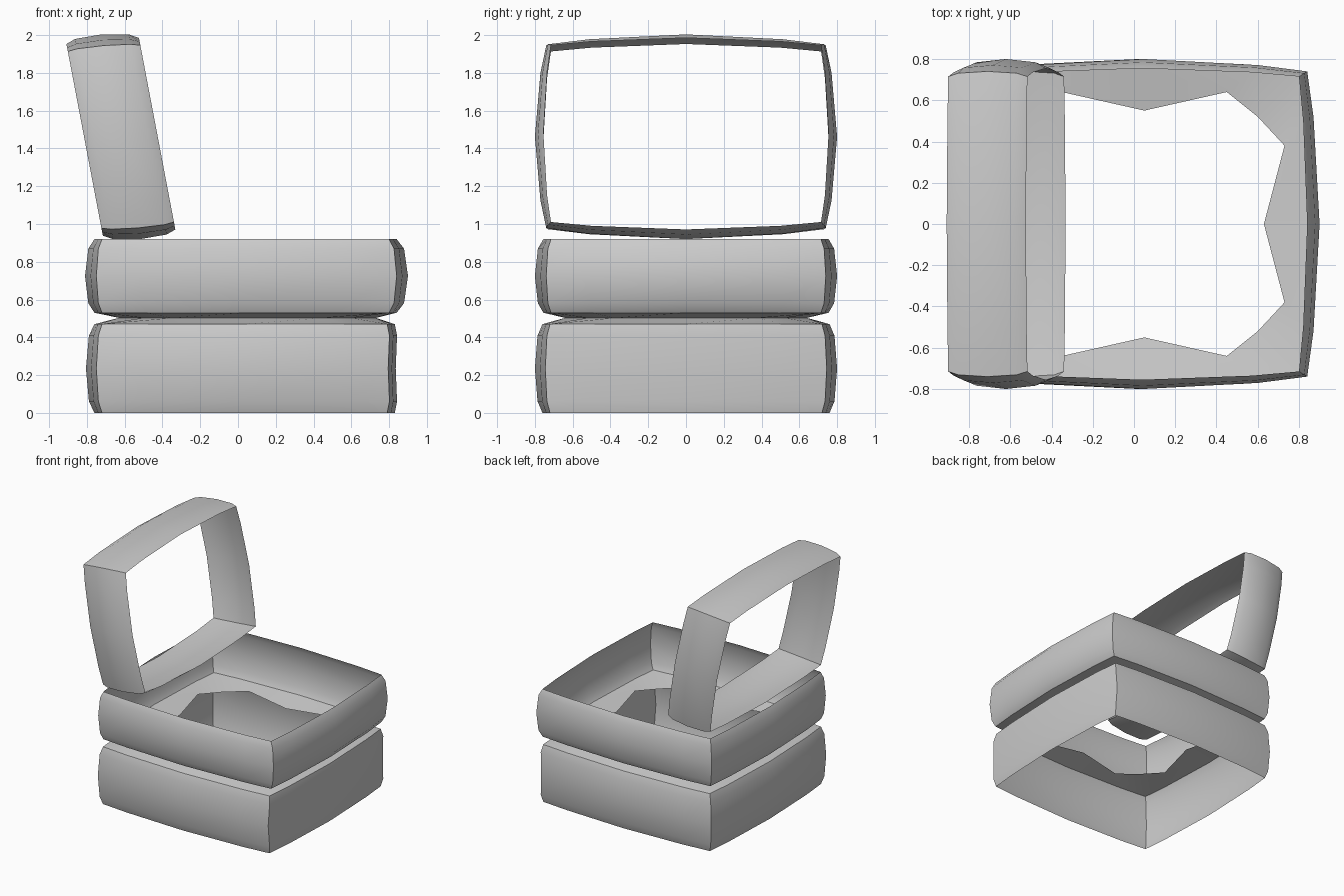
import bpy
import bmesh
import math

cube = bpy.data.objects.get("Cube")
if cube:
    bpy.data.objects.remove(cube, do_unlink=True)

grey = bpy.data.materials.new("plain_grey")
grey.use_nodes = True
grey.diffuse_color = (0.6, 0.6, 0.6, 1)
grey.node_tree.nodes["Principled BSDF"].inputs["Base Color"].default_value = (0.6, 0.6, 0.6, 1)


def bowed_ring(left, right, half, bow, side_bow=None):
    """Square loop of 16 points: corners, quarter points and bowed middles."""
    side_bow = bow if side_bow is None else side_bow
    mid = (left + right) / 2
    span = (right - left) / 2
    points = []
    for t in (-1, -0.7, 0, 0.7):                       # right side
        points.append((right + side_bow * (1 - t * t), half * t))
    for t in (1, 0.7, 0, -0.7):                        # back side
        points.append((mid + span * t, half + bow * (1 - t * t)))
    for t in (1, 0.7, 0, -0.7):                        # left side
        points.append((left - bow * (1 - t * t), half * t))
    for t in (-1, -0.7, 0, 0.7):                       # front side
        points.append((mid + span * t, -half - bow * (1 - t * t)))
    return points


def inner_ring():
    """Star-like opening in the middle of the flange."""
    points = []
    for sx, sy in ((1, -1), (1, 1), (-1, 1), (-1, -1)):
        corner = (0.05 + 0.55 * sx, 0.52 * sy)
        near_side = (0.05 + 0.68 * sx, 0.38 * sy)
        near_end = (0.05 + 0.40 * sx, 0.64 * sy)
        if sx * sy < 0:
            points += [corner, near_side, (0.05 + 0.58 * sx, 0), (near_side[0], -near_side[1])]
        else:
            points += [corner, near_end, (0.05, 0.55 * sy), (0.10 - near_end[0], near_end[1])]
    return points


def loft(name, loops):
    """Skin a stack of closed loops into an open sheet."""
    bm = bmesh.new()
    rows = [[bm.verts.new(p) for p in loop] for loop in loops]
    for low, high in zip(rows, rows[1:]):
        n = len(low)
        for i in range(n):
            j = (i + 1) % n
            bm.faces.new((low[i], low[j], high[j], high[i]))
    mesh = bpy.data.meshes.new(name)
    bm.to_mesh(mesh)
    bm.free()
    mesh.materials.append(grey)
    obj = bpy.data.objects.new(name, mesh)
    bpy.context.collection.objects.link(obj)
    bpy.ops.object.select_all(action="DESELECT")
    obj.select_set(True)
    bpy.context.view_layer.objects.active = obj
    bpy.ops.object.shade_smooth_by_angle(angle=math.radians(40))
    return obj


def at_height(points, z):
    return [(x, y, z) for x, y in points]


# Shared bulge: position along the band (-1..1) and amount of swelling (0..1)
BULGE = ((-1, 0), (-0.74, 0.65), (0, 1), (0.74, 0.65), (1, 0))
flange_edge = at_height(inner_ring(), 0.503)

# Lower box: open wall with a flatter right side, closing into the flange
lower = []
for (t, b), dent in zip(BULGE, (0, 0.012, 0.005, 0.012, 0)):
    ring = bowed_ring(-0.72 - 0.03 * b, 0.79 + dent, 0.72 + 0.025 * b, 0.04 + 0.015 * b, 0.04)
    lower.append(at_height(ring, 0.235 + 0.235 * t))
loft("lower_box", lower + [flange_edge])

# Upper box: flange opening out into a swollen wall
upper = []
for t, b in BULGE:
    ring = bowed_ring(-0.72 - 0.03 * b, 0.80 + 0.04 * b, 0.715 + 0.025 * b, 0.04 + 0.02 * b)
    upper.append(at_height(ring, 0.725 + 0.195 * t))
loft("upper_box", [flange_edge] + upper)

# Raised lid frame: upright band, leaning towards the right
frame = []
for t, b in BULGE:
    u = 0.192 * t
    ring = bowed_ring(-0.715 - 0.025 * b, 0.715 + 0.025 * b, 0.475 + 0.015 * b, 0.04 + 0.02 * b)
    # the upright direction is shorter, so its bow is trimmed
    ring = [(y, w * 0.985) for y, w in ring]
    frame.append([(-0.62 + u - 0.19 * w, y, 1.462 + w + 0.085 * u) for y, w in ring])
loft("lid_frame", frame)
